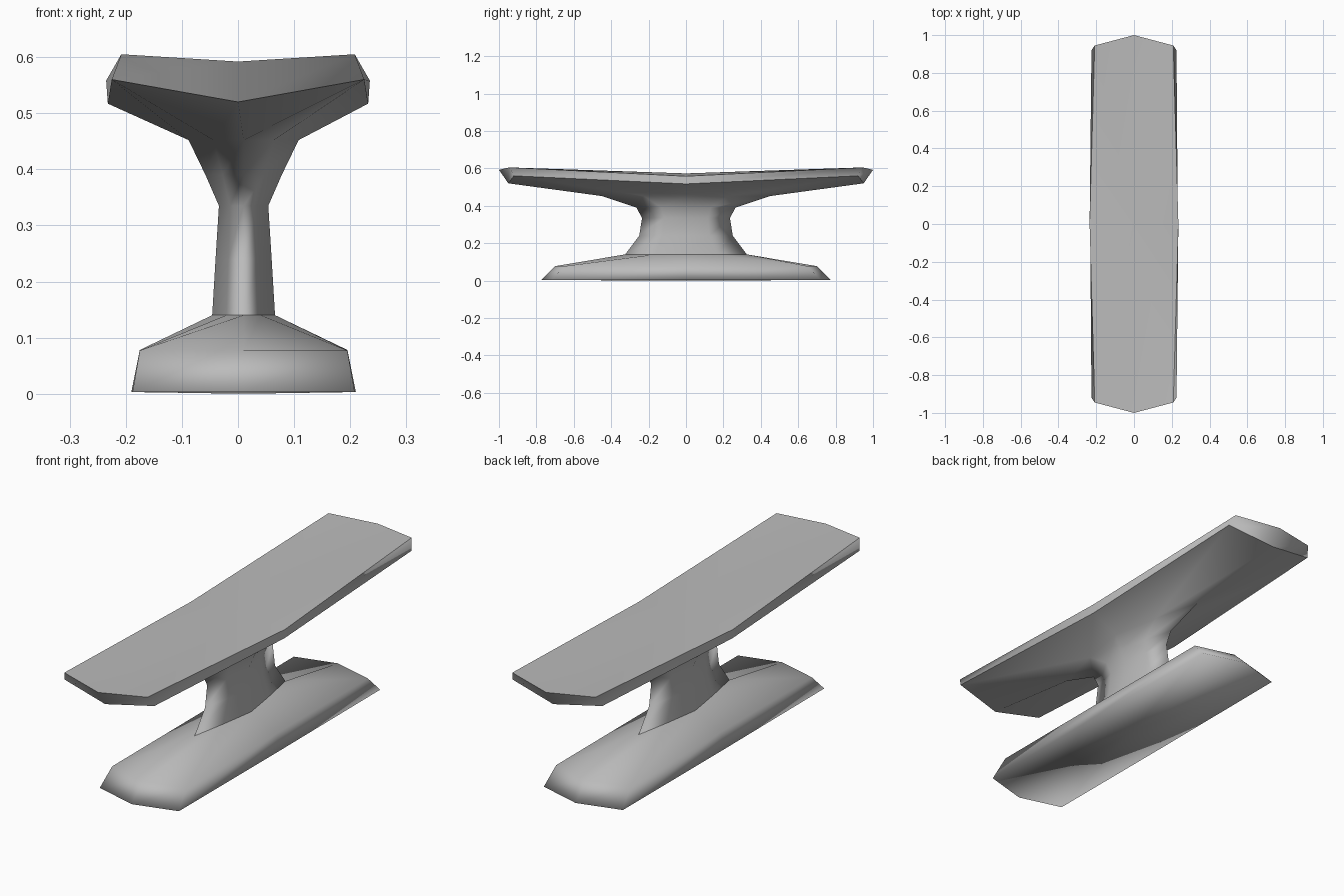
import bpy
import bmesh

cube = bpy.data.objects.get("Cube")
if cube:
    bpy.data.objects.remove(cube, do_unlink=True)

# One plain grey for everything
grey = bpy.data.materials.new("plain_grey")
grey.use_nodes = True
grey.diffuse_color = (0.5, 0.5, 0.5, 1)
grey.node_tree.nodes["Principled BSDF"].inputs["Base Color"].default_value = (0.5, 0.5, 0.5, 1)


def ring(bm, side, corner, tip, shift=0.0):
    """Eight-point ring: side (x, z) at y = 0, corner (x, y, z), tip (y, z) at x = 0."""
    (sx, sz), (cx, cy, cz), (ty, tz) = side, corner, tip
    points = [(sx, 0, sz), (cx, cy, cz), (0, ty, tz), (-cx, cy, cz),
              (-sx, 0, sz), (-cx, -cy, cz), (0, -ty, tz), (cx, -cy, cz)]
    return [bm.verts.new((x + shift, y, z)) for x, y, z in points]


def diamond(bm, x, y, z, shift=0.01):
    """Ring of nearly diamond outline, used around the stem."""
    return ring(bm, (x, z), (x * 0.55, y * 0.5, z), (y, z), shift)


def loft(bm, rings):
    for low, high in zip(rings, rings[1:]):
        for i in range(8):
            j = (i + 1) % 8
            bm.faces.new((low[i], low[j], high[j], high[i]))


def cap(bm, outline, middle):
    centre = bm.verts.new(middle)
    for a, b in zip(outline, outline[1:] + outline[:1]):
        bm.faces.new((a, b, centre))


def crease(bm, outline):
    """Keep the edges of one ring sharp."""
    for a, b in zip(outline, outline[1:] + outline[:1]):
        bm.edges.get((a, b)).smooth = False


def finish(bm, name):
    for face in bm.faces:
        face.smooth = True
    mesh = bpy.data.meshes.new(name)
    bm.to_mesh(mesh)
    bm.free()
    mesh.materials.append(grey)
    bpy.context.collection.objects.link(bpy.data.objects.new(name, mesh))


# Foot with a closed base, its rounded rim shaded smooth
bm = bmesh.new()
foot = [
    ring(bm, (0.20, 0.003), (0.198, 0.72, 0.003), (0.775, 0.003), 0.01),
    ring(bm, (0.185, 0.078), (0.185, 0.65, 0.077), (0.70, 0.077), 0.01),
    diamond(bm, 0.056, 0.325, 0.14),
]
loft(bm, foot)
cap(bm, foot[0][::-1], (0.01, 0, 0))
finish(bm, "foot")

# Waisted stem flowing into a long bar with a keeled underside and dished top
bm = bmesh.new()
body = [
    diamond(bm, 0.056, 0.325, 0.14),
    diamond(bm, 0.050, 0.25, 0.24),
    diamond(bm, 0.044, 0.235, 0.335),
    diamond(bm, 0.068, 0.265, 0.39),
    diamond(bm, 0.098, 0.45, 0.452),
    ring(bm, (0.232, 0.517), (0.225, 0.92, 0.56), (0.95, 0.52)),
    ring(bm, (0.235, 0.558), (0.208, 0.945, 0.605), (1.0, 0.592)),
]
loft(bm, body)
cap(bm, body[-1], (0, 0, 0.573))
for edge_ring in body[-2:]:
    crease(bm, edge_ring)
finish(bm, "stem_and_bar")
